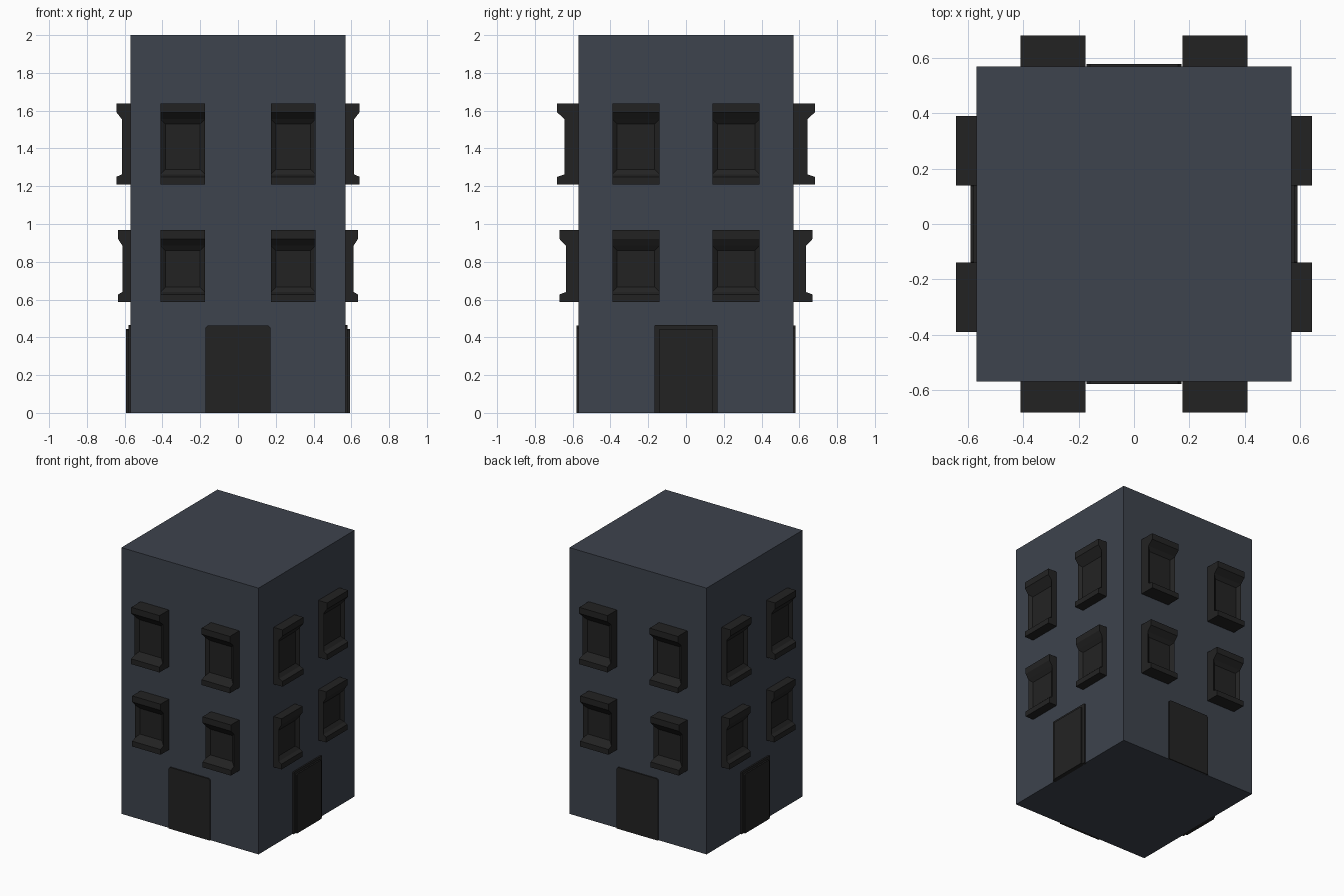
import bpy, bmesh, math
from mathutils import Matrix, Vector

if "Cube" in bpy.data.objects:
    bpy.data.objects.remove(bpy.data.objects["Cube"])


def material(name, rgb):
    m = bpy.data.materials.new(name)
    m.diffuse_color = (*rgb, 1)
    m.use_nodes = True
    m.node_tree.nodes["Principled BSDF"].inputs["Base Color"].default_value = m.diffuse_color
    return m


WALL = material("slate_wall", (0.047, 0.056, 0.074))
DARK = material("charcoal_trim", (0.0165, 0.0165, 0.0165))
HALF = 0.57  # half width of the tower


def finish(bm, name, mat, quarter=0):
    bmesh.ops.recalc_face_normals(bm, faces=bm.faces)
    bm.transform(Matrix.Rotation(quarter * math.pi / 2, 4, 'Z'))
    me = bpy.data.meshes.new(name)
    bm.to_mesh(me)
    bm.free()
    me.materials.append(mat)
    ob = bpy.data.objects.new(name, me)
    bpy.context.collection.objects.link(ob)


def prism(bm, points, along):
    """Extrude a closed outline along a vector."""
    face = bm.faces.new([bm.verts.new(p) for p in points])
    new = bmesh.ops.extrude_face_region(bm, geom=[face])["geom"]
    verts = [v for v in new if isinstance(v, bmesh.types.BMVert)]
    bmesh.ops.translate(bm, verts=verts, vec=Vector(along))


def window(name, quarter, x0, x1, z0, z1, lip, mid):
    """Sill and lintel profile swept sideways, with a recessed pane."""
    bm = bmesh.new()
    back = HALF - 0.01
    prof = [(back, z0), (lip, z0), (lip, z0 + 0.04), (mid, z0 + 0.053),
            (mid, z1 - 0.082), (lip, z1 - 0.046), (lip, z1), (back, z1)]
    prism(bm, [(x0, -d, z) for d, z in prof], (x1 - x0, 0, 0))
    bmesh.ops.recalc_face_normals(bm, faces=bm.faces)
    pane = [f for f in bm.faces
            if all(abs(v.co.y + mid) < 1e-4 for v in f.verts)]
    bmesh.ops.inset_region(bm, faces=pane, thickness=0.026, use_even_offset=True)
    bmesh.ops.translate(bm, verts=list({v for f in pane for v in f.verts}),
                        vec=Vector((0, 0.02, 0)))
    finish(bm, name, DARK, quarter)


def plate(name, quarter, w, h, chamfer, out):
    """Door slab with clipped top corners."""
    bm = bmesh.new()
    c = chamfer
    outline = [(-w, 0), (w, 0), (w, h - c), (w - c, h), (c - w, h), (-w, h - c)]
    prism(bm, [(x, -HALF + 0.01, z) for x, z in outline], (0, HALF - 0.01 - out, 0))
    finish(bm, name, DARK, quarter)


# Tower body
bm = bmesh.new()
bmesh.ops.create_cube(bm, size=1, matrix=Matrix.Translation((0, 0, 1))
                      @ Matrix.Diagonal((2 * HALF, 2 * HALF, 2, 1)))
finish(bm, "tower_body", WALL)

# Four facades: front, right, back, left
for q, side in enumerate(("front", "right", "back", "left")):
    if q % 2 == 0:
        near, far, up, low = 0.175, 0.41, (0.682, 0.643), (0.67, 0.635)
        plate(side + "_door", q, 0.172, 0.462, 0.012, 0.579)
    else:
        near, far, up, low = 0.14, 0.39, (0.643, 0.615), (0.635, 0.612)
        plate(side + "_door_frame", q, 0.168, 0.465, 0.005, 0.581)
        plate(side + "_door_panel", q, 0.143, 0.445, 0.005, 0.592)
    for s, hand in ((-1, "a"), (1, "b")):
        x0, x1 = sorted((s * near, s * far))
        window(f"{side}_upper_window_{hand}", q, x0, x1, 1.21, 1.637, *up)
        window(f"{side}_lower_window_{hand}", q, x0, x1, 0.587, 0.967, *low)
